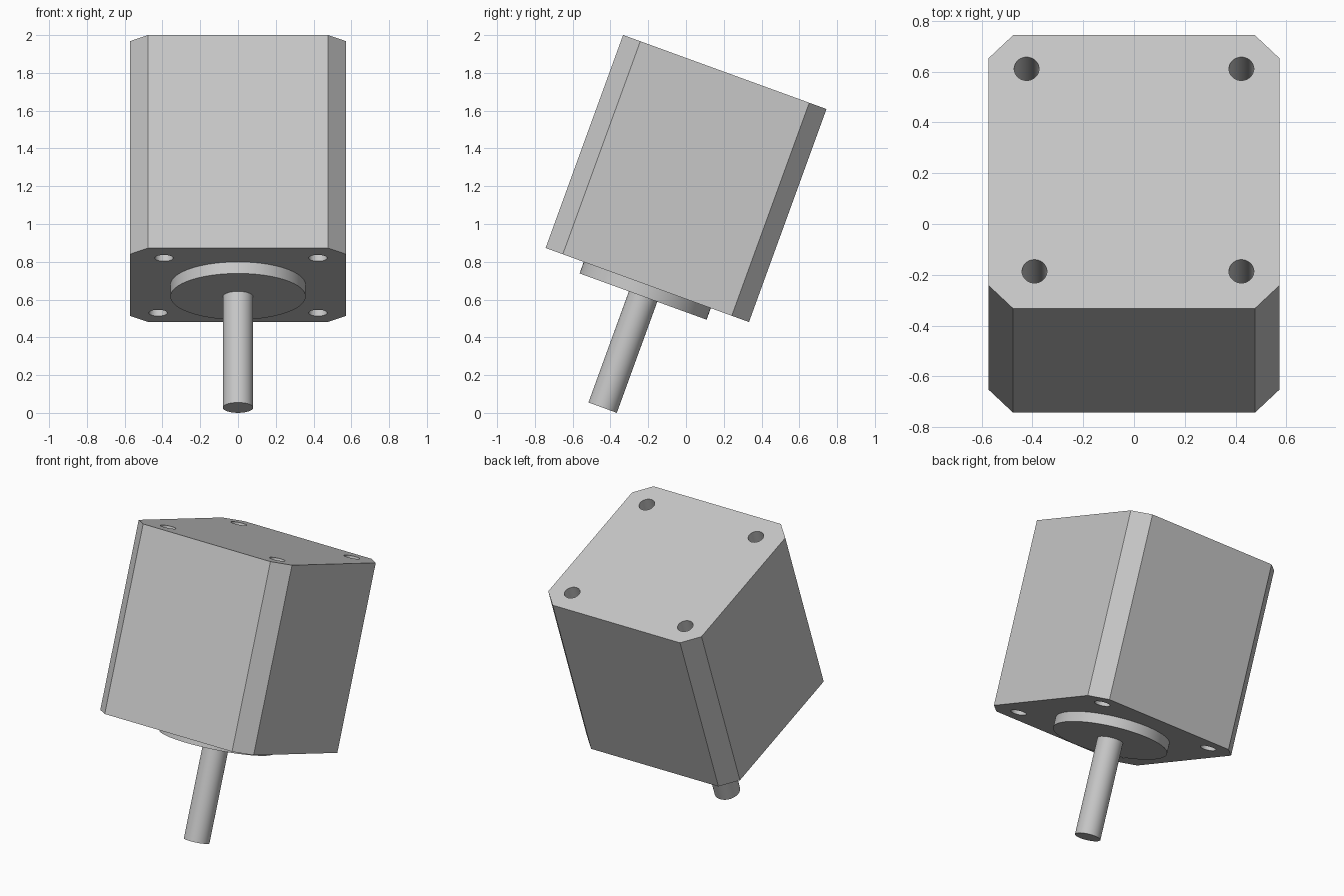
import bpy, bmesh
from math import radians
from mathutils import Matrix, Vector

cube = bpy.data.objects.get("Cube")
if cube:
    bpy.data.objects.remove(cube, do_unlink=True)

# Single metal colour
metal = bpy.data.materials.new("light_grey_metal")
metal.use_nodes = True
GREY = (0.57, 0.57, 0.57, 1)
metal.diffuse_color = GREY
metal.node_tree.nodes["Principled BSDF"].inputs["Base Color"].default_value = GREY

# Sizes in the motor's own frame: z along the shaft, mounting face at z = 0
HALF, CHAMFER, HEIGHT = 0.573, 0.097, 1.2
PLACE = Matrix.Translation((0, -0.205, 0.677)) @ Matrix.Rotation(radians(-20), 4, 'X')


def add_cylinder(bm, radius, z0, z1, x=0, y=0, segments=64):
    bmesh.ops.create_cone(bm, cap_ends=True, segments=segments,
                          radius1=radius, radius2=radius, depth=z1 - z0,
                          matrix=Matrix.Translation((x, y, (z0 + z1) / 2)))


def make_object(name, bm):
    bmesh.ops.recalc_face_normals(bm, faces=bm.faces)
    mesh = bpy.data.meshes.new(name)
    bm.to_mesh(mesh)
    bm.free()
    mesh.materials.append(metal)
    obj = bpy.data.objects.new(name, mesh)
    obj.matrix_world = PLACE
    bpy.context.collection.objects.link(obj)
    return obj


def activate(obj):
    bpy.ops.object.select_all(action='DESELECT')
    obj.select_set(True)
    bpy.context.view_layer.objects.active = obj


# Motor body: square prism with chamfered long edges
bm = bmesh.new()
inner = HALF - CHAMFER
outline = []
for sx, sy in ((1, 1), (-1, 1), (-1, -1), (1, -1)):
    pair = [(sx * HALF, sy * inner, 0), (sx * inner, sy * HALF, 0)]
    outline += pair if sx * sy > 0 else pair[::-1]
base = bm.faces.new([bm.verts.new(p) for p in outline])
top = bmesh.ops.extrude_face_region(bm, geom=[base], use_keep_orig=True)
bmesh.ops.translate(bm, vec=Vector((0, 0, HEIGHT)),
                    verts=[v for v in top["geom"] if isinstance(v, bmesh.types.BMVert)])
body = make_object("motor_body", bm)

# Four screw holes running the length of the body
bm = bmesh.new()
for x, y in ((0.423, 0.432), (-0.423, 0.432), (0.423, -0.417), (-0.392, -0.417)):
    add_cylinder(bm, 0.049, -0.1, HEIGHT + 0.1, x, y, 48)
cutter = make_object("screw_hole_cutter", bm)
cutter.hide_render = True

cut = body.modifiers.new("screw_holes", 'BOOLEAN')
cut.operation = 'DIFFERENCE'
cut.solver = 'EXACT'
cut.object = cutter
bpy.context.view_layer.update()
activate(body)
bpy.ops.object.modifier_apply(modifier=cut.name)
bpy.data.objects.remove(cutter, do_unlink=True)

# Round pilot boss on the mounting face
bm = bmesh.new()
add_cylinder(bm, 0.358, -0.065, 0.01, segments=96)
boss = make_object("pilot_boss", bm)

# Output shaft
bm = bmesh.new()
add_cylinder(bm, 0.08, -0.691, -0.05)
shaft = make_object("output_shaft", bm)

for part in (body, boss, shaft):
    activate(part)
    bpy.ops.object.shade_smooth_by_angle(angle=radians(30))
